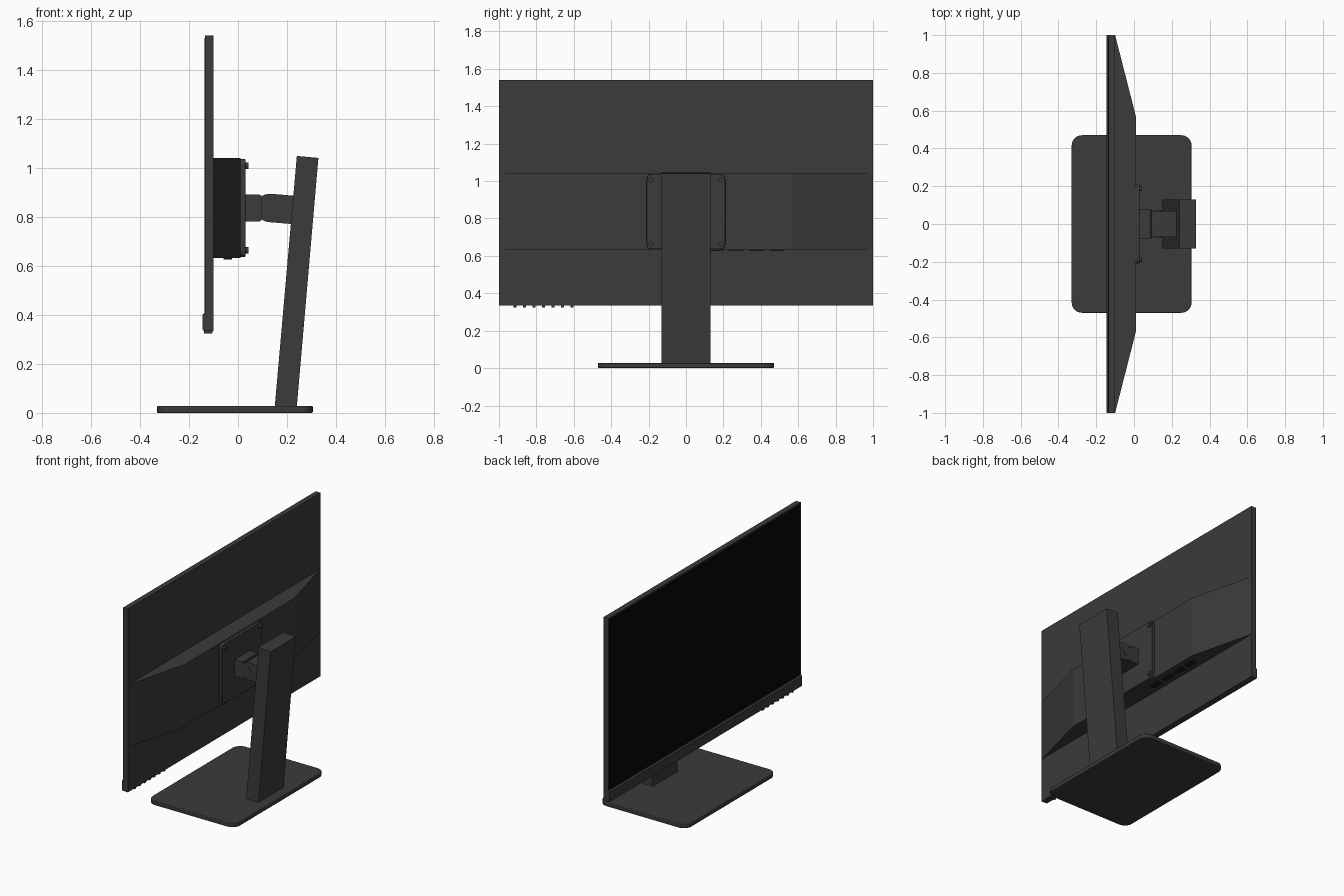
import bpy, bmesh, math
from mathutils import Vector

if "Cube" in bpy.data.objects:
    bpy.data.objects.remove(bpy.data.objects["Cube"], do_unlink=True)


def material(name, value):
    m = bpy.data.materials.new(name)
    m.use_nodes = True
    colour = (value, value, value, 1)
    m.diffuse_color = colour
    m.node_tree.nodes["Principled BSDF"].inputs["Base Color"].default_value = colour
    return m


CASE = material("charcoal plastic", 0.043)
GLASS = material("black screen", 0.002)
PORT = material("dark socket", 0.012)


def prism(name, profile, axis, lo, hi, mat=CASE, bevel=0, smooth=False):
    """Extrude a closed profile along an axis; profile holds the other two coordinates in order."""
    def place(p, depth):
        c = list(p)
        c.insert(axis, depth)
        return Vector(c)
    bm = bmesh.new()
    face = bm.faces.new([bm.verts.new(place(p, lo)) for p in profile])
    ext = bmesh.ops.extrude_face_region(bm, geom=[face])["geom"]
    for v in ext:
        if isinstance(v, bmesh.types.BMVert):
            v.co[axis] = hi
    bmesh.ops.recalc_face_normals(bm, faces=bm.faces)
    mesh = bpy.data.meshes.new(name)
    bm.to_mesh(mesh)
    bm.free()
    mesh.materials.append(mat)
    obj = bpy.data.objects.new(name, mesh)
    bpy.context.collection.objects.link(obj)
    if bevel:
        mod = obj.modifiers.new("soft edges", "BEVEL")
        mod.width = bevel
        mod.segments = 2
        mod.limit_method = "ANGLE"
        mod.angle_limit = math.radians(50)
    if smooth:
        bpy.ops.object.select_all(action="DESELECT")
        obj.select_set(True)
        bpy.context.view_layer.objects.active = obj
        bpy.ops.object.shade_smooth_by_angle(angle=math.radians(35))
    return obj


def rect(a0, a1, b0, b1):
    return [(a0, b0), (a1, b0), (a1, b1), (a0, b1)]


def arc(ca, cb, r, start, end, steps):
    angles = [math.radians(start + (end - start) * i / steps) for i in range(steps + 1)]
    return [(ca + r * math.cos(t), cb + r * math.sin(t)) for t in angles]


def round_rect(a0, a1, b0, b1, r, steps=6):
    corners = [(a1 - r, b1 - r), (a0 + r, b1 - r), (a0 + r, b0 + r), (a1 - r, b0 + r)]
    return [p for i, (a, b) in enumerate(corners)
            for p in arc(a, b, r, 90 * i, 90 * i + 90, steps)]


# Stand: rounded foot and leaning column
prism("base", round_rect(-0.33, 0.305, -0.47, 0.47, 0.055), 2, 0, 0.028,
      bevel=0.004, smooth=True)
prism("column", [(0.15, 0.026), (0.24, 0.026), (0.328, 1.04), (0.24, 1.048)], 1, -0.13, 0.13)

# Display: thin slab, glass and chin
prism("display_body", rect(-0.135, -0.10, 0.335, 1.54), 1, -1, 1)
prism("screen", rect(-0.99, 0.99, 0.41, 1.53), 0, -0.137, -0.134, GLASS)
prism("chin", [(-0.134, 0.336), (-0.143, 0.336), (-0.145, 0.345), (-0.145, 0.4),
               (-0.134, 0.412)], 1, -1, 1)

# Rear housing tapering toward both sides
prism("rear_housing", [(-0.10, -1), (0.01, -0.57), (0.01, 0.57), (-0.10, 1)], 2, 0.632, 1.04)

# Sockets under the housing
for i in range(4):
    y = 0.12 + i * 0.11
    prism(f"socket_{i + 1}", rect(-0.06, -0.025, y, y + 0.075), 2, 0.626, 0.633, PORT)

# Control buttons under the chin
for i in range(7):
    y = -0.915 + i * 0.051
    prism(f"button_{i + 1}", rect(-0.138, -0.105, y - 0.008, y + 0.008), 2, 0.323, 0.337,
          bevel=0.002)

# Mounting plate with four screws
prism("mount_plate", round_rect(-0.21, 0.21, 0.636, 1.036, 0.025), 0, 0.009, 0.03,
      bevel=0.003, smooth=True)
for side in (-1, 1):
    for z in (0.664, 1.008):
        prism("mount_screw", arc(side * 0.187, z, 0.013, 0, 337.5, 15), 0, 0.029, 0.042,
              smooth=True)

# Tilt joint: socket block with a hollow, and a round-nosed arm
neck = [(0.028, 0.89), (0.028, 0.78), (0.088, 0.78), (0.095, 0.787)]
neck += arc(0.13, 0.836, 0.062, 236, 124, 10) + [(0.095, 0.885), (0.088, 0.89)]
prism("neck", neck, 1, -0.078, 0.078, smooth=True)
arm = arc(0.13, 0.836, 0.058, 85, 265, 14) + [(0.225, 0.77), (0.236, 0.885)]
prism("arm", arm, 1, -0.07, 0.07, smooth=True)
prism("pivot_pin", arc(0.125, 0.836, 0.02, 0, 337.5, 15), 1, -0.074, 0.074, smooth=True)
prism("pivot_link", rect(0.029, 0.125, 0.822, 0.85), 1, -0.03, 0.03)
